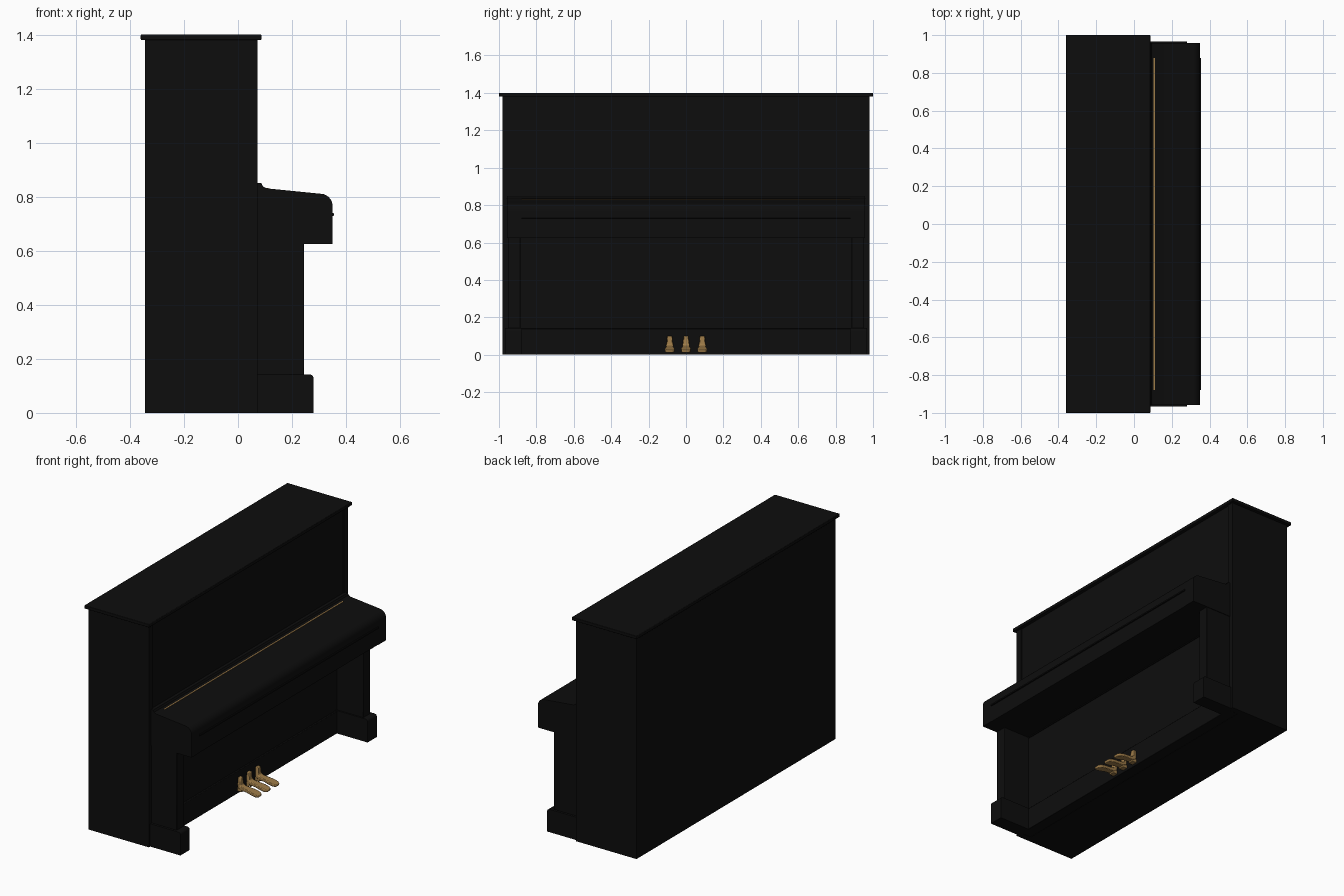
import bpy, bmesh, math
from mathutils import Vector

if "Cube" in bpy.data.objects:
    bpy.data.objects.remove(bpy.data.objects["Cube"])


def material(name, rgb):
    m = bpy.data.materials.new(name)
    m.diffuse_color = (*rgb, 1)
    m.use_nodes = True
    m.node_tree.nodes["Principled BSDF"].inputs["Base Color"].default_value = m.diffuse_color
    return m


BLACK = material("black lacquer", (0.004, 0.004, 0.004))
BRASS = material("brass", (0.34, 0.20, 0.065))


def finish(bm, name, mat, bevel=0):
    bmesh.ops.recalc_face_normals(bm, faces=bm.faces)
    me = bpy.data.meshes.new(name)
    bm.to_mesh(me)
    bm.free()
    me.materials.append(mat)
    ob = bpy.data.objects.new(name, me)
    bpy.context.collection.objects.link(ob)
    if bevel:
        mod = ob.modifiers.new("bevel", 'BEVEL')
        mod.width, mod.segments = bevel, 2
        mod.limit_method = 'ANGLE'
        mod.angle_limit = math.radians(40)
    bpy.ops.object.select_all(action='DESELECT')
    ob.select_set(True)
    bpy.context.view_layer.objects.active = ob
    bpy.ops.object.shade_smooth_by_angle(angle=math.radians(35))
    return ob


def profile(name, pts, y0, y1, mat=BLACK, bevel=0):
    """Extrude an (x, z) outline from y0 to y1."""
    bm = bmesh.new()
    face = bm.faces.new([bm.verts.new((x, y0, z)) for x, z in pts])
    new = bmesh.ops.extrude_face_region(bm, geom=[face])["geom"]
    bmesh.ops.translate(bm, vec=(0, y1 - y0, 0),
                        verts=[v for v in new if isinstance(v, bmesh.types.BMVert)])
    return finish(bm, name, mat, bevel)


def box(name, x0, x1, y0, y1, z0, z1, mat=BLACK, bevel=0):
    return profile(name, [(x0, z0), (x1, z0), (x1, z1), (x0, z1)], y0, y1, mat, bevel)


def corner(cx, cz, r, n=6):
    """Quarter arc from pointing up to pointing forward."""
    return [(cx + r * math.sin(a), cz + r * math.cos(a))
            for a in (i * math.pi / 2 / n for i in range(n + 1))]


# Case: back, side walls, front panels and rails
box("case_back", -0.345, 0.0, -0.98, 0.98, 0, 1.38)
box("upper_front_panel", 0.0, 0.066, -0.94, 0.94, 0.62, 1.38)
box("lower_front_panel", 0.0, 0.06, -0.94, 0.94, 0.14, 0.64)
box("bottom_rail", 0.0, 0.07, -0.94, 0.94, 0, 0.14, bevel=0.003)
box("top_lid", -0.36, 0.087, -1, 1, 1.38, 1.4, bevel=0.003)

# Key cheeks, legs and feet on both ends
cheek = [(0.06, 0.625), (0.06, 0.85), (0.086, 0.85), (0.092, 0.838), (0.105, 0.831)]
cheek += corner(0.305, 0.766, 0.045) + [(0.35, 0.625)]
foot = [(0.06, 0), (0.06, 0.142)] + corner(0.265, 0.127, 0.015, 4) + [(0.28, 0)]
for s, side in ((-1, "left"), (1, "right")):
    box("side_wall_" + side, 0.0, 0.072, s * 0.94, s * 0.98, 0, 1.38)
    profile("key_cheek_" + side, cheek, s * 0.88, s * 0.957)
    box("leg_" + side, 0.06, 0.245, s * 0.885, s * 0.953, 0.14, 0.63, bevel=0.003)
    profile("foot_" + side, foot, s * 0.876, s * 0.967)

# Keyboard section with closed lid and lip
box("key_bed", 0.05, 0.348, -0.885, 0.885, 0.625, 0.735)
key_lid = [(0.06, 0.735), (0.06, 0.85), (0.086, 0.85), (0.092, 0.838), (0.105, 0.831)]
key_lid += corner(0.305, 0.766, 0.045) + [(0.35, 0.74), (0.355, 0.738), (0.355, 0.73), (0.345, 0.728)]
profile("key_lid", key_lid, -0.88, 0.88)
box("lid_hinge", 0.104, 0.112, -0.88, 0.88, 0.828, 0.8325, BRASS)


# Three pedals lofted along a curved side path: x, z, half width, half thickness
path = [(0.078, 0.1, 0.013, 0.01), (0.078, 0.065, 0.016, 0.011), (0.082, 0.045, 0.02, 0.012),
        (0.1, 0.036, 0.02, 0.011), (0.135, 0.033, 0.021, 0.01), (0.17, 0.027, 0.026, 0.01),
        (0.198, 0.021, 0.025, 0.009), (0.213, 0.017, 0.016, 0.007)]


def pedal(name, y):
    bm = bmesh.new()
    rings = []
    n = len(path)
    for i, (x, z, w, t) in enumerate(path):
        a, b = path[max(i - 1, 0)], path[min(i + 1, n - 1)]
        d = Vector((b[0] - a[0], b[1] - a[1])).normalized()
        nx, nz = -d.y * t, d.x * t
        rings.append([bm.verts.new((x + k * nx, y + j * w, z + k * nz))
                      for j, k in ((-1, -1), (1, -1), (1, 1), (-1, 1))])
    for r, q in zip(rings, rings[1:]):
        for j in range(4):
            bm.faces.new((r[j], r[(j + 1) % 4], q[(j + 1) % 4], q[j]))
    bm.faces.new(rings[0])
    bm.faces.new(rings[-1])
    finish(bm, name, BRASS, 0.004)
    # Stem running back into the case
    box(name + "_stem", 0.05, 0.1, y - 0.018, y + 0.018, 0.015, 0.038, BRASS, 0.003)


for i, y in enumerate((-0.087, 0, 0.087)):
    pedal("pedal_%d" % (i + 1), y)
